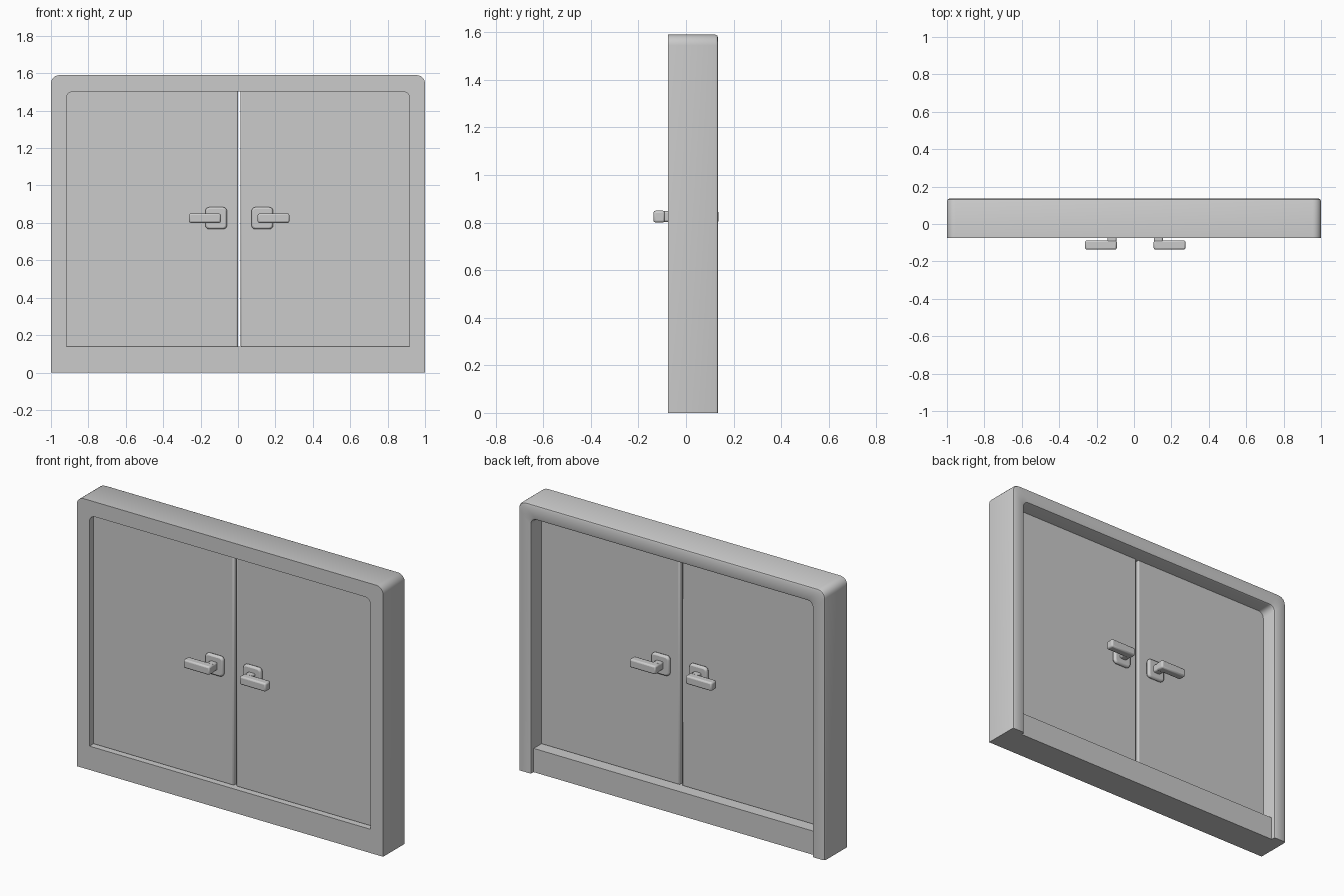
import bpy, bmesh, math

if "Cube" in bpy.data.objects:
    bpy.data.objects.remove(bpy.data.objects["Cube"])


def finish(name, bm, bevel=0, segments=2):
    bmesh.ops.recalc_face_normals(bm, faces=bm.faces)
    mesh = bpy.data.meshes.new(name)
    bm.to_mesh(mesh)
    bm.free()
    ob = bpy.data.objects.new(name, mesh)
    bpy.context.collection.objects.link(ob)
    if bevel:
        mod = ob.modifiers.new("bevel", 'BEVEL')
        mod.width, mod.segments = bevel, segments
    bpy.ops.object.select_all(action='DESELECT')
    ob.select_set(True)
    bpy.context.view_layer.objects.active = ob
    bpy.ops.object.shade_smooth_by_angle(angle=math.radians(35))
    return ob


def box(name, x, y, z, bevel=0, segments=2, round_y=0):
    """Box from ranges; round_y rounds the edges that run along y."""
    bm = bmesh.new()
    bmesh.ops.create_cube(bm, size=1)
    for v in bm.verts:
        for i, (a, b) in enumerate((x, y, z)):
            v.co[i] = max(a, b) if v.co[i] > 0 else min(a, b)
    if round_y:
        edges = [e for e in bm.edges if abs(e.verts[0].co.y - e.verts[1].co.y) > 1e-4]
        bmesh.ops.bevel(bm, geom=edges, offset=round_y, segments=5, profile=0.5, affect='EDGES')
    return finish(name, bm, bevel, segments)


def arch(inset):
    """Upside-down U path with rounded top corners."""
    w, h, r = 1 - inset, 1.59 - inset * 1.06, 0.045 - 0.12 * inset
    right = [(w, 0)]
    for i in range(7):
        a = math.pi / 2 * i / 6
        right.append((w - r + r * math.cos(a), h - r + r * math.sin(a)))
    return right + [(-x, z) for x, z in reversed(right)]


# Surround: section (inset, y) swept along the arch, softened at the back
W, B, F, R = 0.083, 0.135, -0.075, 0.012
section = [(W, F), (0, F), (0, B - R), (R * 0.3, B - R * 0.3), (R, B),
           (W - R, B), (W - R * 0.3, B - R * 0.3), (W, B - R)]
bm = bmesh.new()
rails = [[bm.verts.new((x, y, z)) for x, z in arch(o)] for o, y in section]
for k, a in enumerate(rails):
    b = rails[(k + 1) % len(rails)]
    for i in range(len(a) - 1):
        bm.faces.new((a[i], a[i + 1], b[i + 1], b[i]))
bm.faces.new([r[0] for r in rails])
bm.faces.new([r[-1] for r in rails])
finish("surround", bm)

# Sill between the jambs
box("sill", (-0.917, 0.917), (F, 0.11), (0, 0.14))

# Door leaves with a narrow gap
box("left_door", (-0.93, 0.0), (-0.038, 0.038), (0.135, 1.515), 0.008)
box("right_door", (0.014, 0.93), (-0.038, 0.038), (0.135, 1.515), 0.008)

# Lever handles on both faces of both doors
for side, s, cx in (("left", -1, -0.117), ("right", 1, 0.13)):
    for face, f in (("front", -1), ("back", 1)):
        n = f"{side}_{face}_handle"
        box(n + "_plate", (cx - 0.058, cx + 0.058), (f * 0.034, f * 0.06),
            (0.766, 0.884), 0.01, 2, round_y=0.022)
        box(n + "_neck", (cx - s * 0.023, cx + s * 0.024), (f * 0.05, f * 0.12),
            (0.802, 0.848), 0.008)
        box(n + "_lever", (cx - s * 0.025, cx + s * 0.145), (f * 0.088, f * 0.137),
            (0.8, 0.85), 0.009)
